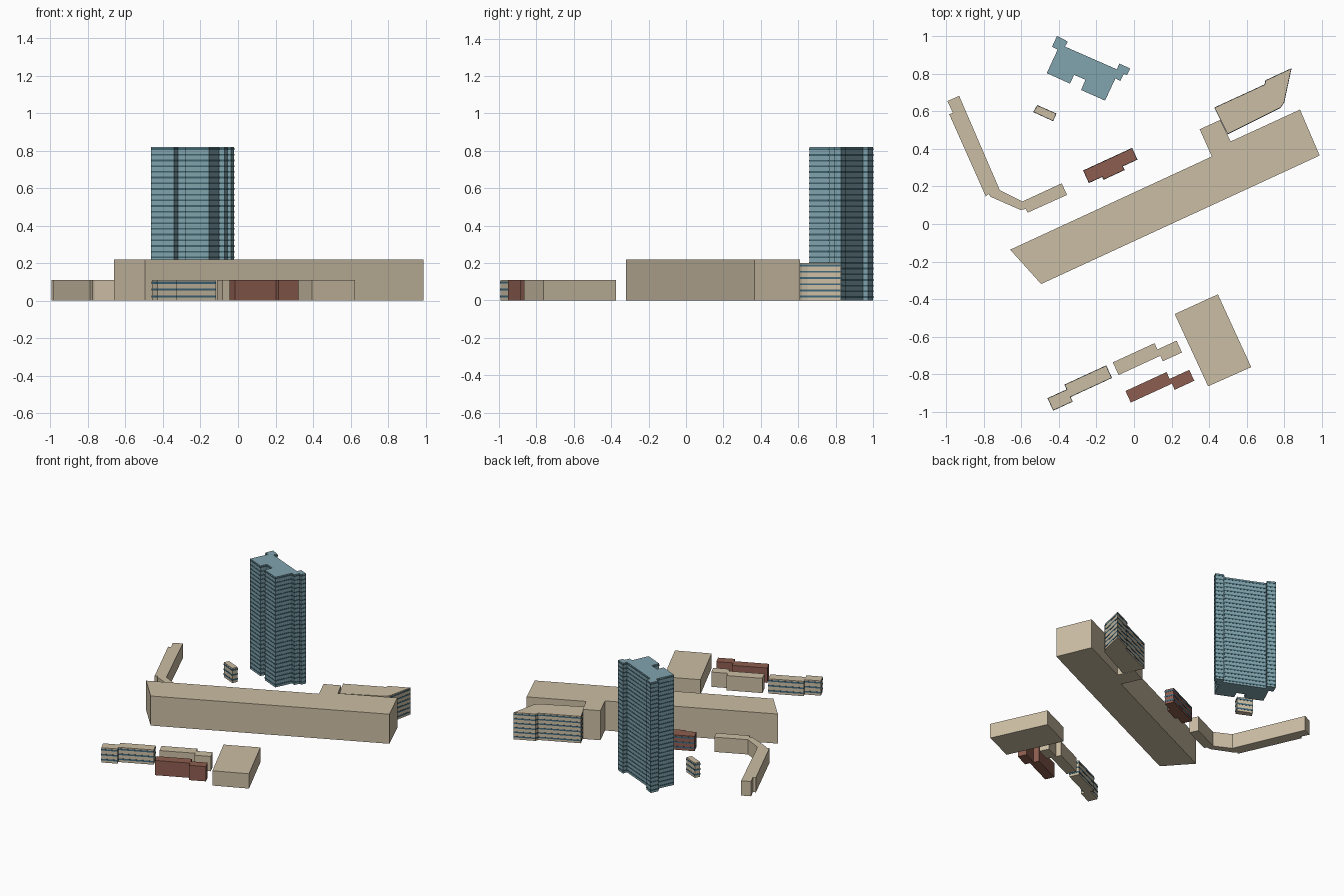
import bpy, bmesh, math
from mathutils import Vector

if "Cube" in bpy.data.objects:
    bpy.data.objects.remove(bpy.data.objects["Cube"])

ANG = math.radians(24.75)          # street grid direction
U = Vector((math.cos(ANG), math.sin(ANG)))
V = Vector((-U.y, U.x))


def mat(name, rgb):
    m = bpy.data.materials.new(name)
    m.diffuse_color = (*rgb, 1)
    m.use_nodes = True
    m.node_tree.nodes["Principled BSDF"].inputs["Base Color"].default_value = m.diffuse_color
    return m


STONE = mat("stone", (0.60, 0.51, 0.37))
BRICK = mat("brick", (0.27, 0.11, 0.08))
TEAL = mat("teal_cladding", (0.22, 0.37, 0.42))
GLASS = mat("window_glass", (0.05, 0.14, 0.20))
DARK = mat("dark_glass", (0.05, 0.12, 0.15))


def ccw(pts):
    pts = [Vector(p) for p in pts]
    area = sum(a.x * b.y - b.x * a.y for a, b in zip(pts, pts[1:] + pts[:1]))
    return pts if area > 0 else pts[::-1]


def grow(pts, d):
    # mitred outward offset of a footprint
    out = []
    for i, p in enumerate(pts):
        a = (p - pts[i - 1]).normalized()
        b = (pts[(i + 1) % len(pts)] - p).normalized()
        na, nb = Vector((a.y, -a.x)), Vector((b.y, -b.x))
        out.append(p + (na + nb) * d / max(1 + na.dot(nb), 0.3))
    return out


def building(name, pts, h, wall, floors=0, glass=GLASS):
    # extruded footprint, with a slightly proud window band on each floor
    pts = ccw(pts)
    wide = grow(pts, 0.0015)
    levels = [(0, pts, 0)]                       # z, outline, material below
    fh = h / max(floors, 1)
    for i in range(floors):
        z0, z1 = (i + 0.45) * fh, (i + 0.75) * fh
        levels += [(z0, pts, 0), (z0, wide, 1), (z1, wide, 1), (z1, pts, 1)]
    levels.append((h, pts, 0))
    bm = bmesh.new()
    rings = [[bm.verts.new((p.x, p.y, z)) for p in ol] for z, ol, _ in levels]
    n = len(pts)
    for k in range(1, len(rings)):
        lo, hi = rings[k - 1], rings[k]
        for i in range(n):
            j = (i + 1) % n
            bm.faces.new((lo[i], lo[j], hi[j], hi[i])).material_index = levels[k][2]
    bm.faces.new(rings[0][::-1])
    bm.faces.new(rings[-1])
    me = bpy.data.meshes.new(name)
    bm.to_mesh(me)
    bm.free()
    me.materials.append(wall)
    me.materials.append(glass)
    bpy.context.collection.objects.link(bpy.data.objects.new(name, me))


def local(origin, pts):
    return [Vector(origin) + U * x + V * y for x, y in pts]


def stepped(origin, w1, d1, w2, shift, d2):
    # two joined blocks in a row, the second shifted sideways
    return local(origin, [(0, 0), (w1, 0), (w1, shift), (w2, shift),
                          (w2, shift + d2), (w1, shift + d2), (w1, d1), (0, d1)])


# Tall tower
building("tower", [
    (-.41, 1.0), (-.355, .972), (-.37, .945), (-.09, .822), (-.078, .853), (-.022, .828),
    (-.038, .795), (-.055, .802), (-.073, .765), (-.10, .778), (-.155, .66), (-.28, .715),
    (-.257, .77), (-.32, .797), (-.342, .75), (-.463, .805), (-.405, .93), (-.435, .945)],
    .82, TEAL, 27, DARK)

# Long slab with its connector stub
building("long_block", [
    (-.66, -.137), (-.495, -.32), (.99, .365), (.885, .61), (.515, .44),
    (.46, .555), (.35, .505), (.415, .36)], .22, STONE)

# Glazed wing behind the slab
building("rear_wing", [
    (.43, .62), (.697, .743), (.702, .765), (.838, .828), (.80, .65),
    (.78, .62), (.50, .48)], .20, STONE, 6)

# Bent low building on the left
building("bent_building", [
    (-.995, .655), (-.932, .683), (-.715, .18), (-.595, .12), (-.385, .217), (-.357, .155),
    (-.568, .06), (-.575, .08), (-.605, .075), (-.765, .145), (-.775, .16), (-.79, .147),
    (-.985, .585), (-.965, .592)], .11, STONE)

# Small hut beside the tower
building("small_house", [(-.515, .632), (-.415, .588), (-.432, .55), (-.535, .597)],
         .11, STONE, 3)

# Brick house with a front bay
building("brick_bay_house", local((-.24, .22), [
    (0, 0), (.078, 0), (.078, -.017), (.2, -.017), (.2, .005), (.285, .005),
    (.285, .071), (0, .071)]), .11, BRICK, 3)

# Front group
building("front_hall", [(.217, -.48), (.447, -.375), (.625, -.763), (.395, -.865)], .11, STONE)
building("row_house", stepped((-.082, -.805), .245, .074, .357, -.032, .069), .11, STONE)
building("brick_row_house", stepped((-.017, -.952), .241, .068, .356, -.036, .064), .11, BRICK)
building("glazed_row_house", stepped((-.43, -.993), .112, .07, .355, .027, .071), .11, STONE, 3)
